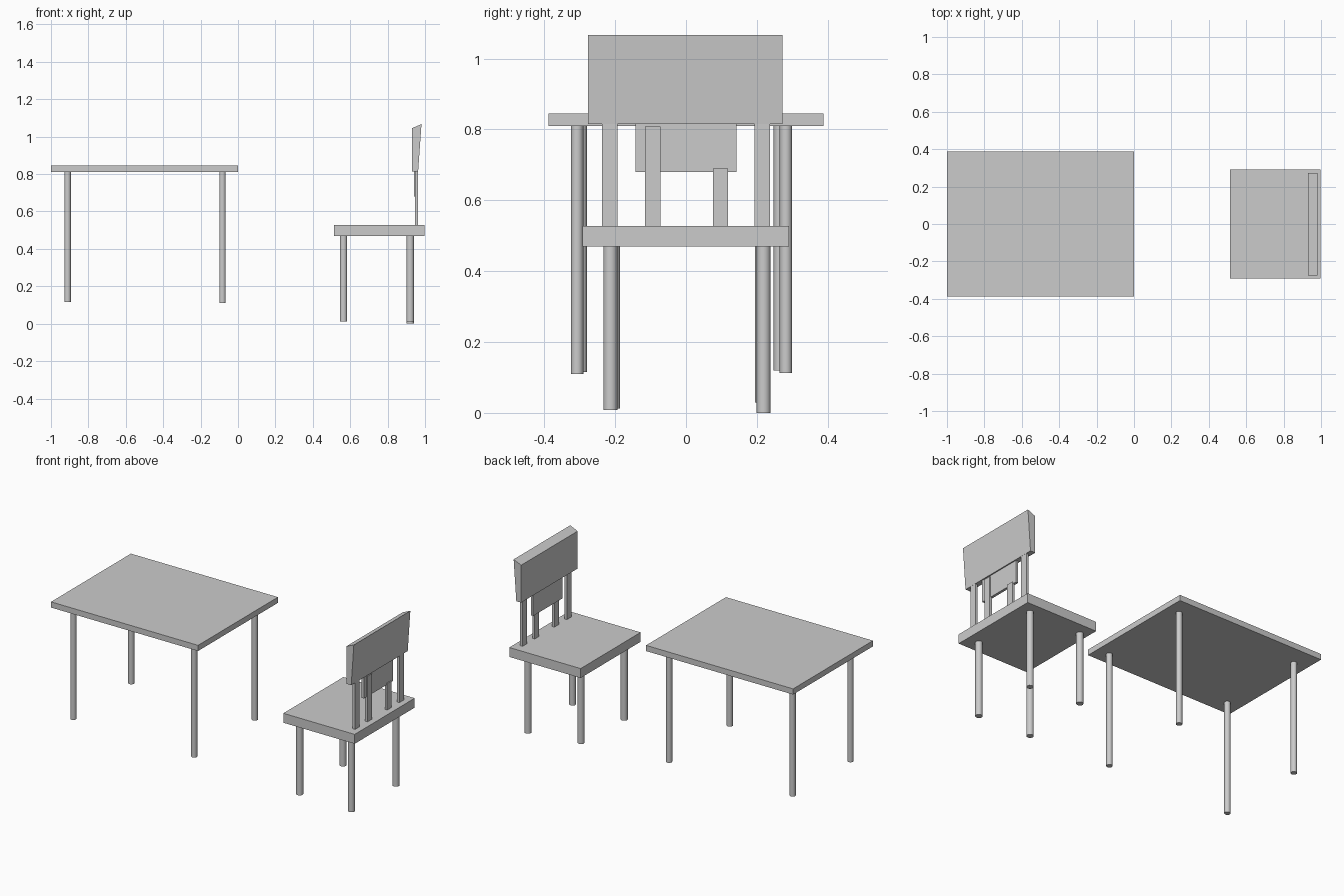
import bpy, bmesh

if "Cube" in bpy.data.objects:
    bpy.data.objects.remove(bpy.data.objects["Cube"])


def mesh_object(name, bm):
    bmesh.ops.recalc_face_normals(bm, faces=bm.faces[:])
    me = bpy.data.meshes.new(name)
    bm.to_mesh(me)
    bm.free()
    ob = bpy.data.objects.new(name, me)
    bpy.context.collection.objects.link(ob)
    return ob


def slab(name, profile, y0, y1):
    """Extrude an x-z outline from y0 to y1."""
    bm = bmesh.new()
    face = bm.faces.new([bm.verts.new((x, y0, z)) for x, z in profile])
    out = bmesh.ops.extrude_face_region(bm, geom=[face])
    verts = [g for g in out["geom"] if isinstance(g, bmesh.types.BMVert)]
    bmesh.ops.translate(bm, verts=verts, vec=(0, y1 - y0, 0))
    return mesh_object(name, bm)


def box(name, x0, x1, y0, y1, z0, z1):
    return slab(name, [(x0, z0), (x1, z0), (x1, z1), (x0, z1)], y0, y1)


def leg(name, x, y, z0, z1, r):
    bm = bmesh.new()
    bmesh.ops.create_cone(bm, cap_ends=True, segments=14, radius1=r,
                          radius2=r, depth=z1 - z0)
    bmesh.ops.translate(bm, verts=bm.verts, vec=(x, y, (z0 + z1) / 2))
    ob = mesh_object(name, bm)
    for p in ob.data.polygons:
        p.use_smooth = len(p.vertices) == 4
    return ob


# Table
box("table_top", -1.0, 0.0, -0.388, 0.388, 0.81, 0.845)
for i, (x, y, z) in enumerate([(-0.083, -0.307, 0.11), (-0.083, 0.282, 0.112),
                               (-0.911, -0.297, 0.116), (-0.911, 0.265, 0.12)]):
    leg(f"table_leg_{i + 1}", x, y, z, 0.815, 0.0175)

# Chair seat and its slightly uneven legs
box("seat", 0.513, 0.998, -0.292, 0.291, 0.47, 0.528)
for i, (x, y, z) in enumerate([(0.921, -0.213, 0.008), (0.921, 0.219, 0.0),
                               (0.564, -0.206, 0.013), (0.564, 0.214, 0.03)]):
    leg(f"chair_leg_{i + 1}", x, y, z, 0.475, 0.02)

# Wedge-shaped backrest, wider at the top
slab("backrest", [(0.930, 0.815), (0.963, 0.815), (0.981, 1.067), (0.930, 1.045)],
     -0.276, 0.273)

# Upright posts and the small central panel
for i, (y, top) in enumerate([(-0.215, 0.82), (-0.094, 0.808),
                              (0.097, 0.69), (0.215, 0.82)]):
    box(f"back_post_{i + 1}", 0.946, 0.962, y - 0.0215, y + 0.0215, 0.525, top)
box("back_panel", 0.940, 0.956, -0.143, 0.142, 0.68, 0.818)
